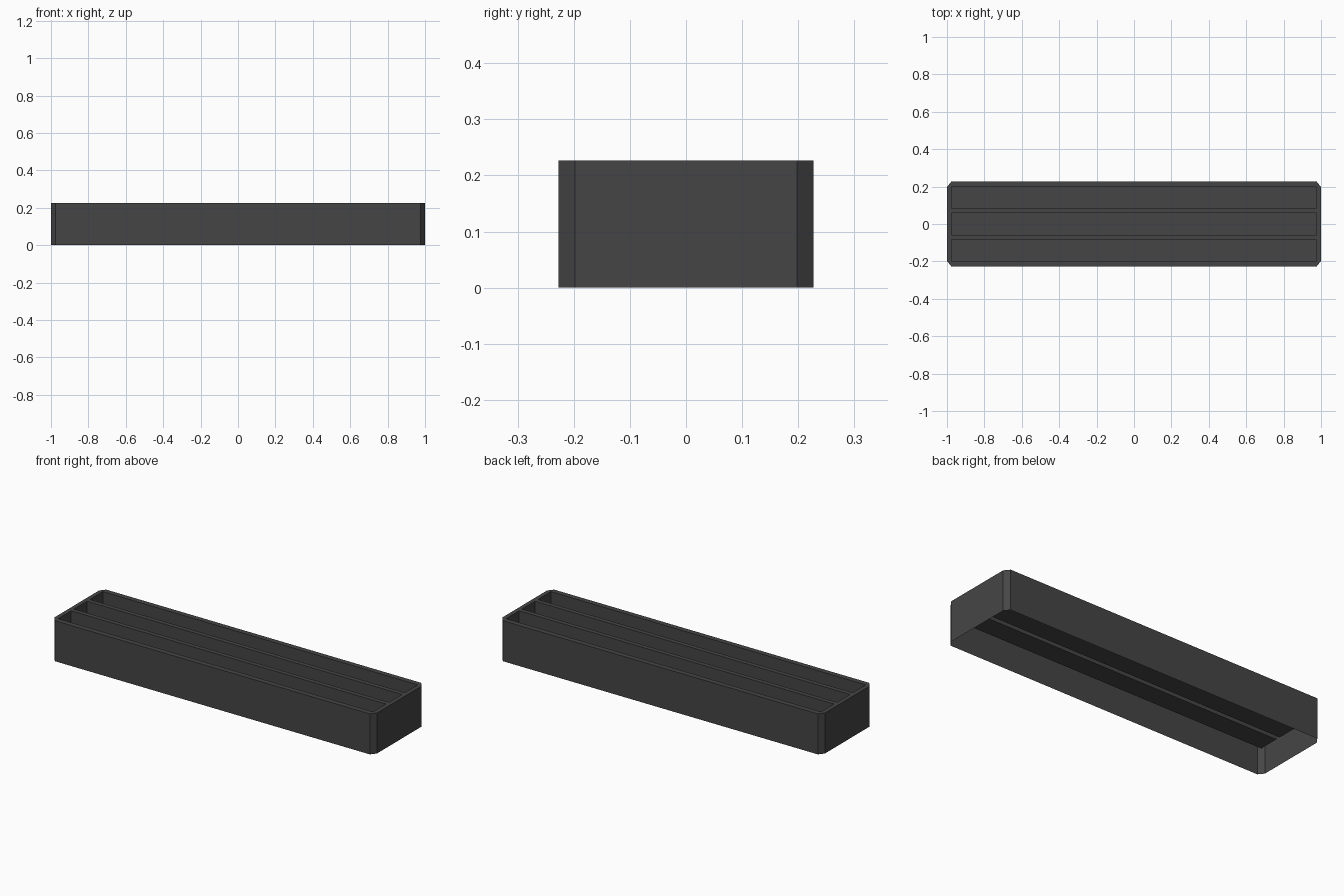
import bpy, bmesh

if "Cube" in bpy.data.objects:
    bpy.data.objects.remove(bpy.data.objects["Cube"])

HEIGHT, FLOOR = 0.227, 0.133
HALF_X, HALF_Y = 1.0, 0.2275
IN_X = 0.976
xs = [-HALF_X, -IN_X, IN_X, HALF_X]
ys = [-HALF_Y, -0.198, -0.083, -0.0575, 0.0575, 0.083, 0.198, HALF_Y]

bm = bmesh.new()


def face(points):
    bm.faces.new([bm.verts.new(p) for p in points])


def walls(loop, z0, z1):
    """Vertical walls around a loop; they face outward for z0 < z1 on a CCW loop."""
    for a, b in zip(loop, loop[1:] + loop[:1]):
        face([(*a, z0), (*b, z0), (*b, z1), (*a, z1)])


# Top rim and dividers, with three sunken open-topped troughs
for i in range(3):
    for j in range(7):
        cell = [(xs[i], ys[j]), (xs[i + 1], ys[j]),
                (xs[i + 1], ys[j + 1]), (xs[i], ys[j + 1])]
        if i in (0, 2) and j in (0, 6):
            # chamfered corner: drop the outermost point
            cell = [p for p in cell if abs(p[0]) < HALF_X or abs(p[1]) < HALF_Y]
        trough = i == 1 and j in (1, 3, 5)
        face([(*p, FLOOR if trough else HEIGHT) for p in cell])
        if trough:
            walls(cell[::-1], FLOOR, HEIGHT)

# Outer shell with chamfered corners, open underneath
bx, by = IN_X, 0.198
walls([(-bx, -HALF_Y), (bx, -HALF_Y), (HALF_X, -by), (HALF_X, by),
       (bx, HALF_Y), (-bx, HALF_Y), (-HALF_X, by), (-HALF_X, -by)], 0, HEIGHT)

bmesh.ops.remove_doubles(bm, verts=bm.verts[:], dist=1e-5)
mesh = bpy.data.meshes.new("planter_box")
bm.to_mesh(mesh)
bm.free()

mat = bpy.data.materials.new("dark_grey")
mat.diffuse_color = (0.06, 0.06, 0.06, 1)
mat.use_nodes = True
mat.node_tree.nodes["Principled BSDF"].inputs["Base Color"].default_value = mat.diffuse_color
mesh.materials.append(mat)
bpy.context.collection.objects.link(bpy.data.objects.new("planter_box", mesh))
